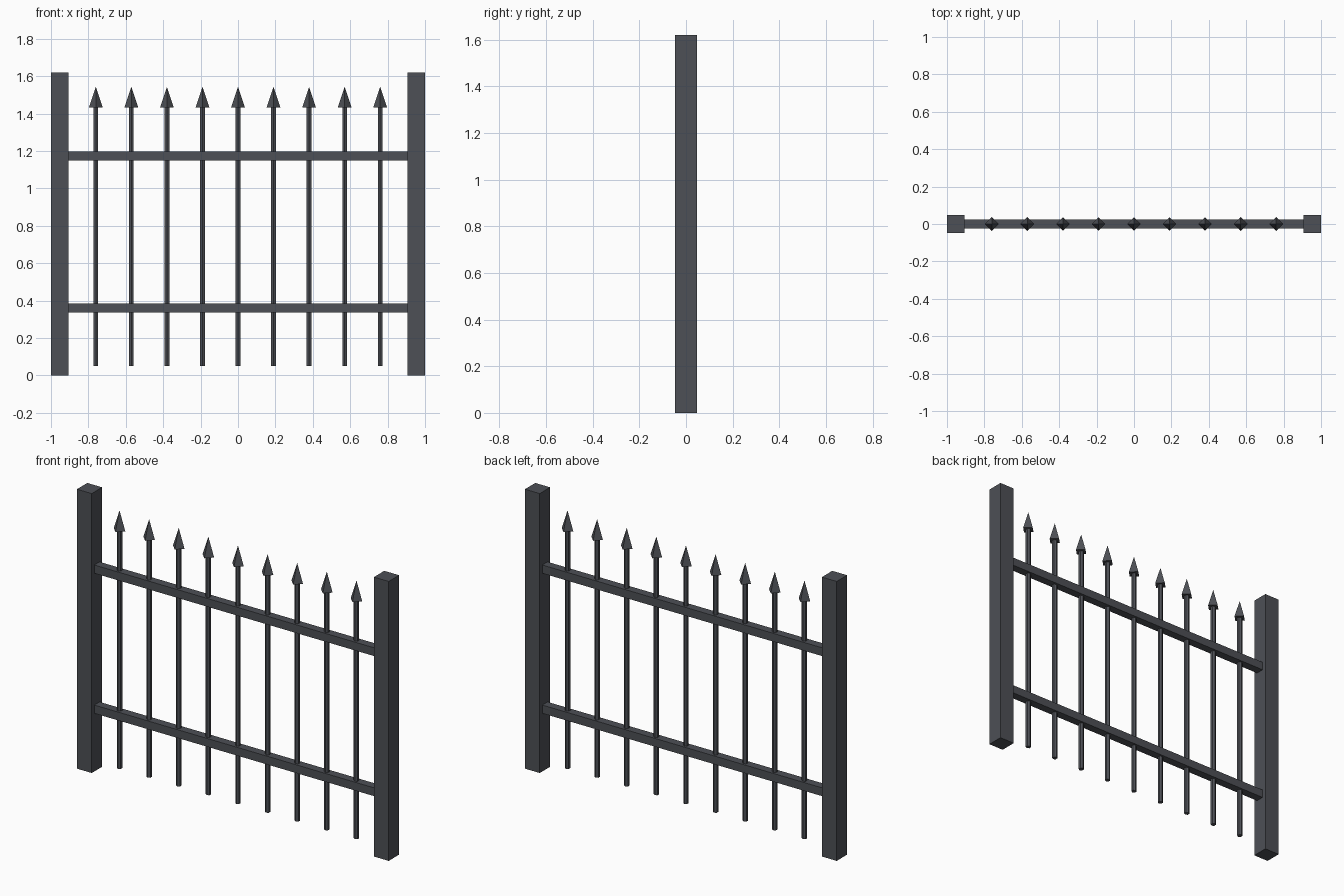
import bpy
import math

# Remove the default cube
cube = bpy.data.objects.get("Cube")
if cube:
    bpy.data.objects.remove(cube, do_unlink=True)

# Dark iron colour
iron = bpy.data.materials.new("dark_iron")
iron.use_nodes = True
colour = (0.075, 0.08, 0.092, 1)
iron.diffuse_color = colour
iron.node_tree.nodes["Principled BSDF"].inputs["Base Color"].default_value = colour


def finish(name):
    obj = bpy.context.object
    obj.name = name
    obj.data.materials.append(iron)
    return obj


def box(name, centre, size):
    bpy.ops.mesh.primitive_cube_add(size=1, location=centre)
    obj = finish(name)
    obj.scale = size
    return obj


def tapered(name, sides, r_bottom, r_top, x, z0, z1):
    bpy.ops.mesh.primitive_cone_add(
        vertices=sides, radius1=r_bottom, radius2=r_top, depth=z1 - z0,
        location=(x, 0, (z0 + z1) / 2))
    return finish(name)


HEIGHT = 1.62
POST = 0.095
SPACING = 0.19
RAIL = 0.048

# Square end posts
for side, sign in (("left", 1), ("right", -1)):
    box(side + "_post", (sign * (1 - POST / 2), 0, HEIGHT / 2), (POST, POST, HEIGHT))

# Horizontal rails between the posts
for name, z in (("lower_rail", 0.361), ("upper_rail", 1.173)):
    box(name, (0, 0, z), (2 - 2 * POST, RAIL, RAIL))

# Pickets with four-sided spear tips
for i in range(-4, 5):
    x = i * SPACING
    tapered(f"picket_{i + 5}", 6, 0.0145, 0.0145, x, 0.05, 1.435)
    tapered(f"spear_tip_{i + 5}", 4, 0.037, 0, x, 1.432, 1.543)
